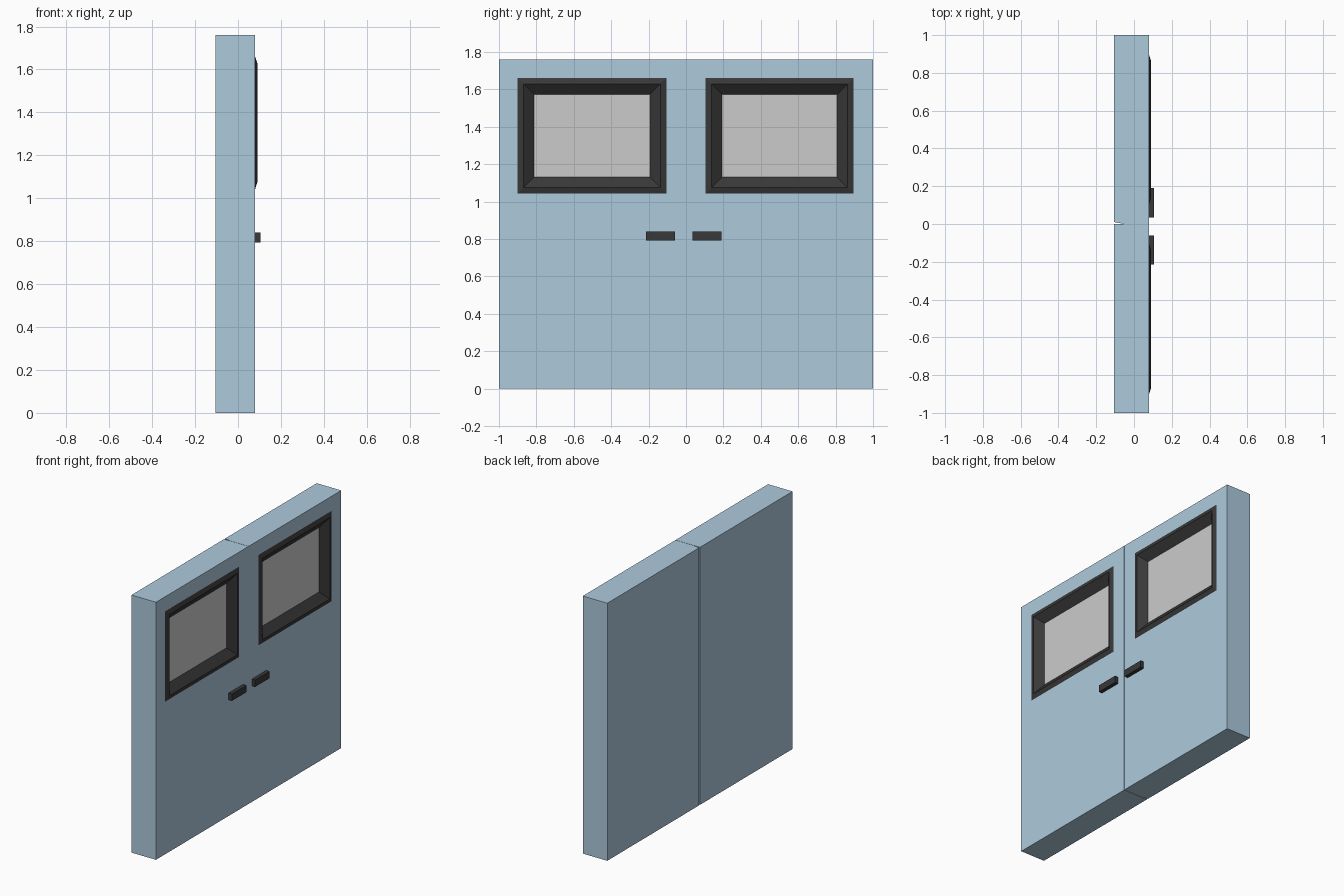
import bpy, bmesh

if "Cube" in bpy.data.objects:
    bpy.data.objects.remove(bpy.data.objects["Cube"])

BACK, FACE, TOP = -0.105, 0.08, 1.76
GLASS_X = 0.047


def material(name, rgb):
    m = bpy.data.materials.new(name)
    m.diffuse_color = (*rgb, 1)
    m.use_nodes = True
    m.node_tree.nodes["Principled BSDF"].inputs["Base Color"].default_value = m.diffuse_color
    return m


blue = material("pale_blue_paint", (0.42, 0.59, 0.72))
dark = material("dark_trim", (0.04, 0.04, 0.04))


def make_object(name, bm, mat=None):
    bmesh.ops.recalc_face_normals(bm, faces=bm.faces)
    me = bpy.data.meshes.new(name)
    bm.to_mesh(me)
    bm.free()
    ob = bpy.data.objects.new(name, me)
    bpy.context.collection.objects.link(ob)
    if mat:
        me.materials.append(mat)
    return ob


def prism(name, outline, z0, z1, mat=None):
    """Extrude an xy outline from z0 to z1."""
    bm = bmesh.new()
    face = bm.faces.new([bm.verts.new((x, y, z0)) for x, y in outline])
    ext = bmesh.ops.extrude_face_region(bm, geom=[face])
    verts = [g for g in ext["geom"] if isinstance(g, bmesh.types.BMVert)]
    bmesh.ops.translate(bm, verts=verts, vec=(0, 0, z1 - z0))
    return make_object(name, bm, mat)


def box(name, x0, x1, y0, y1, z0, z1, mat=None):
    return prism(name, [(x0, y0), (x1, y0), (x1, y1), (x0, y1)], z0, z1, mat)


def window_frame(name, y0, y1, z0, z1):
    """Raised bezel that slopes in to the glass: (inset, x) per ring."""
    bm = bmesh.new()
    rings = []
    for i, x in ((0, FACE), (0.031, 0.09), (0.088, GLASS_X)):
        rings.append([bm.verts.new((x, y, z)) for y, z in (
            (y0 + i, z0 + i), (y1 - i, z0 + i), (y1 - i, z1 - i), (y0 + i, z1 - i))])
    for a, b in zip(rings, rings[1:]):
        for k in range(4):
            n = (k + 1) % 4
            bm.faces.new((a[k], a[n], b[n], b[k]))
    ob = make_object(name, bm, dark)
    if sum(p.normal.x for p in ob.data.polygons) < 0:
        ob.data.flip_normals()
    return ob


# Door leaves: the right one is chamfered at the back of the seam
leaves = {
    "left": ([(BACK, -1), (FACE, -1), (FACE, -0.001), (BACK, -0.001)],
             (-0.90, -0.105), (-0.215, -0.06)),
    "right": ([(BACK, 0.01), (-0.055, 0.001), (FACE, 0.001), (FACE, 1), (BACK, 1)],
              (0.105, 0.895), (0.035, 0.19)),
}
Z0, Z1 = 1.043, 1.66

for side, (outline, (w0, w1), (h0, h1)) in leaves.items():
    door = prism(side + "_door", outline, 0, TOP, blue)

    # Window recess
    e = 0.031
    cutter = box(side + "_window_cutter", 0.04, 0.2, w0 + e, w1 - e, Z0 + e, Z1 - e)
    cutter.hide_render = True
    cutter.hide_viewport = True
    mod = door.modifiers.new("window_recess", "BOOLEAN")
    mod.operation = "DIFFERENCE"
    mod.solver = "EXACT"
    mod.object = cutter

    # Window frame and glass
    window_frame(side + "_window_frame", w0, w1, Z0, Z1)
    g = 0.086
    box(side + "_window_glass", 0.042, GLASS_X, w0 + g, w1 - g, Z0 + g, Z1 - g)

    # Handle
    box(side + "_handle", FACE, 0.105, h0, h1, 0.793, 0.84, dark)
